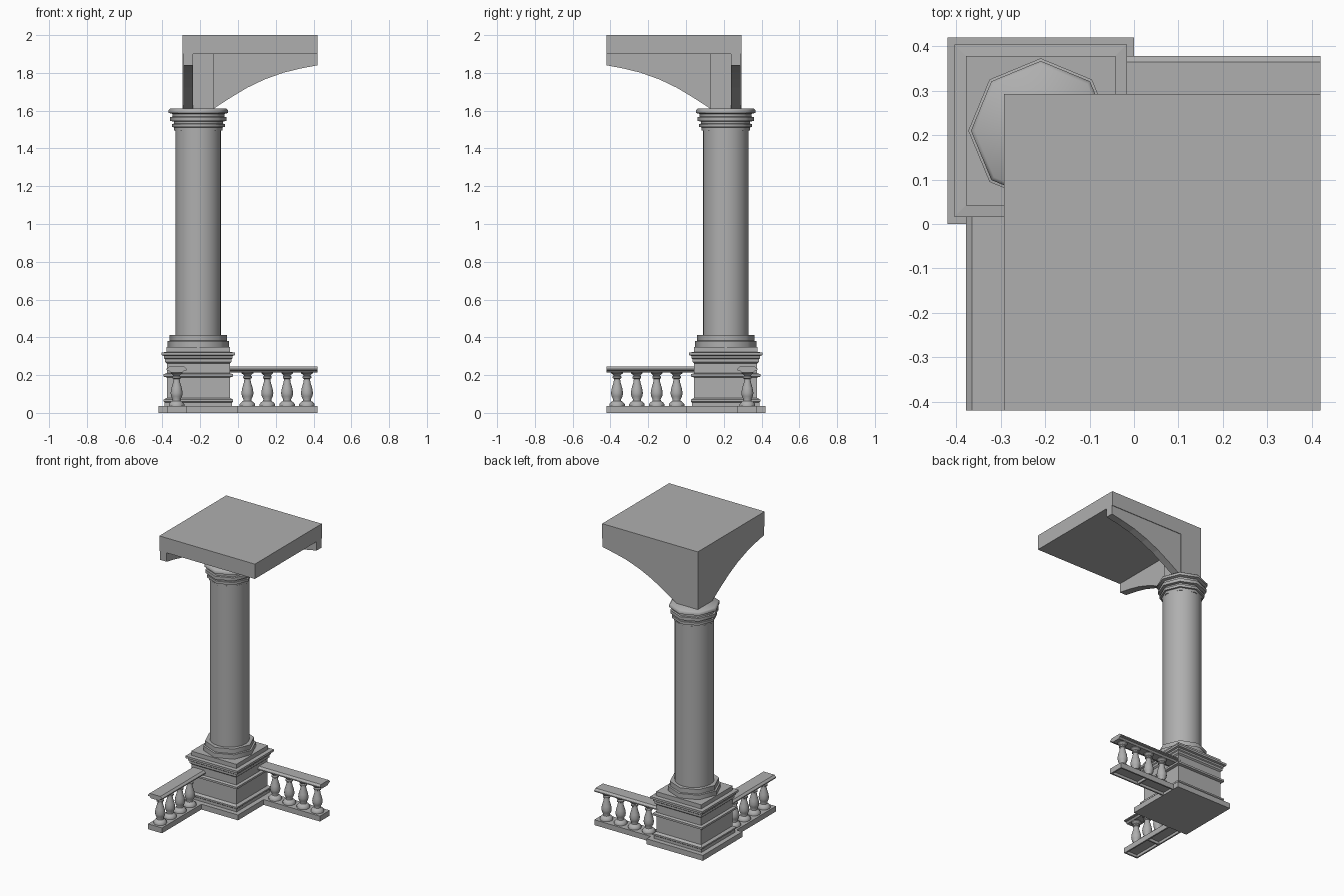
import bpy, bmesh, math
from mathutils import Matrix, Vector

if "Cube" in bpy.data.objects:
    bpy.data.objects.remove(bpy.data.objects["Cube"])

CX, CY = -0.21, 0.21          # column axis
# reflection across the model's diagonal: (x, y) -> (-y, -x)
DIAG = Matrix(((0, -1, 0, 0), (-1, 0, 0, 0), (0, 0, 1, 0), (0, 0, 0, 1)))

stone = bpy.data.materials.new("dark_stone")
stone.diffuse_color = (0.43, 0.43, 0.43, 1)
stone.use_nodes = True
stone.node_tree.nodes["Principled BSDF"].inputs["Base Color"].default_value = stone.diffuse_color


def finish(name, bm, smooth=0, swap=False):
    if swap:
        bm.transform(DIAG)
    bmesh.ops.recalc_face_normals(bm, faces=bm.faces)
    me = bpy.data.meshes.new(name)
    bm.to_mesh(me)
    bm.free()
    me.materials.append(stone)
    ob = bpy.data.objects.new(name, me)
    bpy.context.collection.objects.link(ob)
    if smooth:
        bpy.ops.object.select_all(action='DESELECT')
        ob.select_set(True)
        bpy.context.view_layer.objects.active = ob
        bpy.ops.object.shade_smooth_by_angle(angle=math.radians(smooth))
    return ob


def skin(bm, rings):
    """Join rings of vertices into a closed solid."""
    for a, b in zip(rings, rings[1:]):
        for i in range(len(a)):
            j = (i + 1) % len(a)
            bm.faces.new((a[i], a[j], b[j], b[i]))
    bm.faces.new(rings[0])
    bm.faces.new(rings[-1])


def lathe(name, prof, sides, x, y, smooth=0, swap=False):
    """Stack of n-sided rings; 4 sides gives a square with prof radius as half width."""
    bm = bmesh.new()
    k, off = (math.sqrt(2), math.pi / 4) if sides == 4 else (1, 0)
    angs = [off + 2 * math.pi * i / sides for i in range(sides)]
    skin(bm, [[bm.verts.new((x + k * r * math.cos(a), y + k * r * math.sin(a), z)) for a in angs]
              for r, z in prof])
    return finish(name, bm, smooth, swap)


def prism(name, pts, vec, swap=False):
    """Flat outline extruded along vec."""
    bm = bmesh.new()
    skin(bm, [[bm.verts.new(Vector(p) + Vector(o)) for p in pts] for o in ((0, 0, 0), vec)])
    return finish(name, bm, 0, swap)


def box(name, x0, x1, y0, y1, z0, z1, swap=False):
    return prism(name, [(x0, y0, z0), (x1, y0, z0), (x1, y1, z0), (x0, y1, z0)], (0, 0, z1 - z0), swap)


# square pedestal with mouldings
lathe("pedestal", [
    (0.21, 0), (0.21, 0.036), (0.178, 0.036), (0.178, 0.055), (0.184, 0.06), (0.184, 0.07),
    (0.167, 0.08), (0.167, 0.188), (0.184, 0.192), (0.184, 0.205), (0.167, 0.21), (0.167, 0.262),
    (0.176, 0.27), (0.176, 0.285), (0.182, 0.29), (0.182, 0.302), (0.194, 0.306), (0.194, 0.32),
    (0.168, 0.322), (0.168, 0.35)], 4, CX, CY)

# octagonal column base and capital, softly shaded round the axis
lathe("column_base", [(0.163, 0.345), (0.163, 0.38), (0.152, 0.382), (0.152, 0.413)], 8, CX, CY, 50)
lathe("capital", [
    (0.128, 1.495), (0.128, 1.512), (0.14, 1.513), (0.14, 1.53), (0.13, 1.531), (0.13, 1.543),
    (0.15, 1.545), (0.15, 1.566), (0.138, 1.568), (0.138, 1.583), (0.157, 1.588), (0.157, 1.603),
    (0.148, 1.611)], 8, CX, CY, 50)

# round shaft
lathe("column_shaft", [(0.121, 0.40), (0.121, 1.50)], 24, CX, CY, 40)

# upper block and slab
box("impost_block", -0.293, -0.13, 0.13, 0.293, 1.61, 1.90)
box("top_slab", -0.293, 0.42, -0.42, 0.293, 1.90, 2.0)

# repeated arms: arch wall, rails and balusters, mirrored across the diagonal
ARCH = [(-0.13, 1.61), (-0.04, 1.668), (0.05, 1.722), (0.14, 1.765), (0.24, 1.801), (0.33, 1.823), (0.42, 1.84)]
RAIL = [(-0.03, 0.214), (0.03, 0.214), (0.04, 0.224), (0.053, 0.226), (0.053, 0.233),
        (0.04, 0.245), (-0.04, 0.245), (-0.053, 0.233), (-0.053, 0.226), (-0.04, 0.224)]
BALUSTER = [(0.041, 0.034), (0.041, 0.046), (0.033, 0.056), (0.022, 0.064), (0.021, 0.072),
            (0.029, 0.088), (0.032, 0.105), (0.028, 0.13), (0.019, 0.16), (0.016, 0.18), (0.023, 0.184),
            (0.023, 0.192), (0.017, 0.198), (0.031, 0.21), (0.031, 0.218)]
Y = 0.325
for swap, side in ((False, "back"), (True, "left")):
    outline = [(x, 0.238, z) for x, z in ARCH] + [(0.42, 0.238, 1.90), (-0.13, 0.238, 1.90)]
    prism(side + "_arch", outline, (0, 0.051, 0), swap)
    prism(side + "_handrail", [(-0.06, Y + y, z) for y, z in RAIL], (0.48, 0, 0), swap)
    # bottom rail, hollow underneath
    box(side + "_bottom_rail", -0.06, 0.42, Y - 0.052, Y + 0.052, 0.018, 0.036, swap)
    for j, y in enumerate((Y - 0.052, Y + 0.042)):
        box(f"{side}_rail_edge_{j}", 0, 0.42, y, y + 0.01, 0, 0.018, swap)
    for j, x in enumerate((0.2, 0.41)):
        box(f"{side}_rail_rib_{j}", x, x + 0.01, Y - 0.042, Y + 0.042, 0, 0.018, swap)
    for i in range(4):
        lathe(f"{side}_baluster_{i}", BALUSTER, 12, 0.05 + 0.105 * i, Y, 40, swap)
